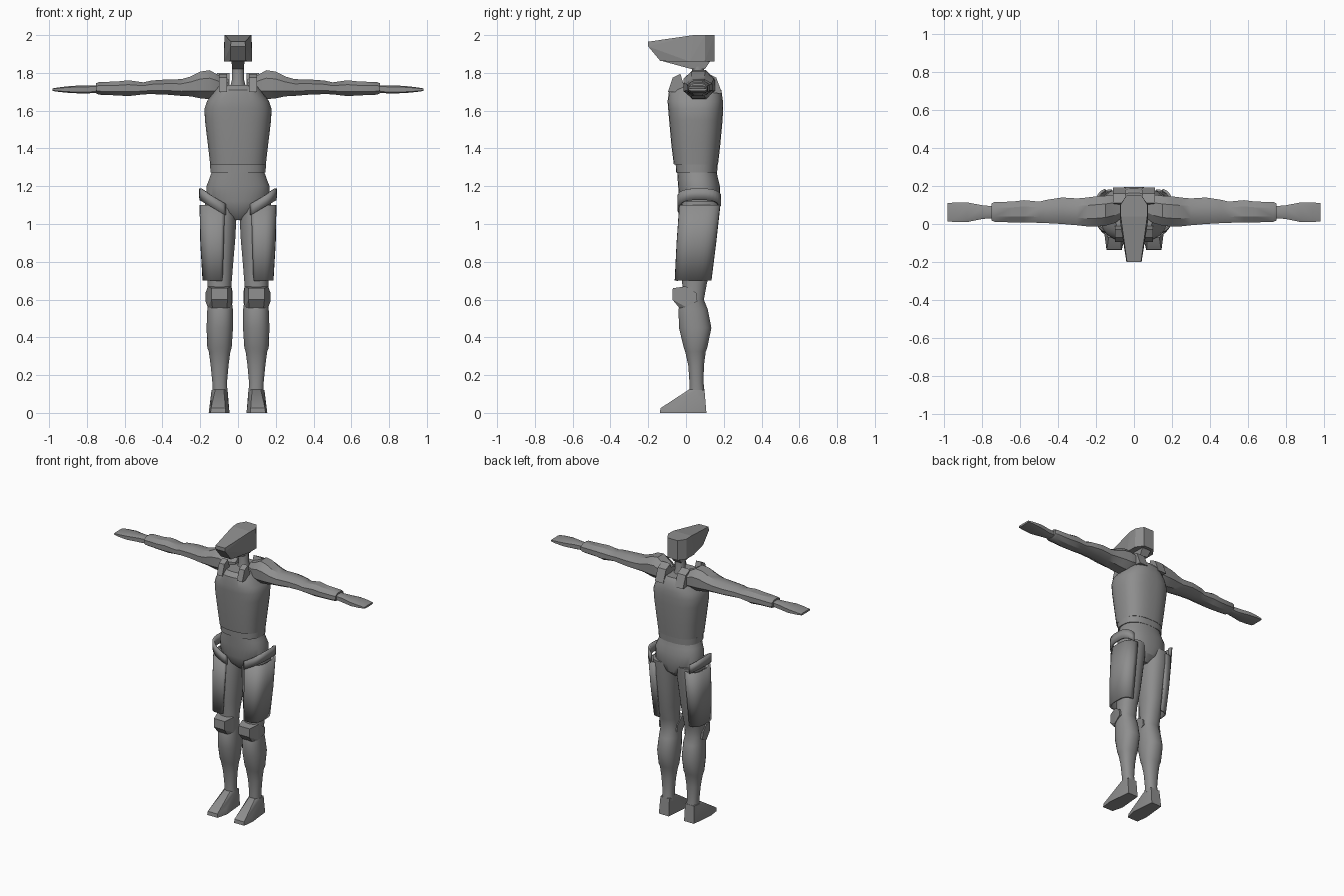
import bpy, bmesh, math
from mathutils import Vector

grey = bpy.data.materials.new("suit grey")
grey.diffuse_color = (0.27, 0.27, 0.27, 1)


def finish(name, bm, mirror=False, angle=32, thick=0):
    bmesh.ops.recalc_face_normals(bm, faces=bm.faces)
    me = bpy.data.meshes.new(name)
    bm.to_mesh(me)
    bm.free()
    me.materials.append(grey)
    ob = bpy.data.objects.new(name, me)
    bpy.context.collection.objects.link(ob)
    if thick:
        mod = ob.modifiers.new("Thickness", "SOLIDIFY")
        mod.thickness = thick
        mod.offset = -1
    if mirror:
        mod = ob.modifiers.new("Mirror", "MIRROR")
        mod.use_mirror_merge = False
    bpy.ops.object.select_all(action="DESELECT")
    ob.select_set(True)
    bpy.context.view_layer.objects.active = ob
    if angle:
        bpy.ops.object.shade_smooth_by_angle(angle=math.radians(angle))
    return ob


def loft(name, rings, axis="z", n=24, power=2.4, mirror=False, angle=32,
         arc=None, tilt=0, thick=0):
    """Rings are (position, umin, umax, vmin, vmax); arc makes an open shell.
    tilt raises z with x, for sloping straps."""
    bm = bmesh.new()
    loops = []
    for p, u0, u1, v0, v1 in rings:
        loop = []
        for i in range(n):
            if arc:
                a = math.radians(arc[0] + (arc[1] - arc[0]) * i / (n - 1))
            else:
                a = 2 * math.pi * (i + 0.5) / n
            c, s = math.cos(a), math.sin(a)
            u = (u0 + u1) / 2 + (u1 - u0) / 2 * math.copysign(abs(c) ** (2 / power), c)
            v = (v0 + v1) / 2 + (v1 - v0) / 2 * math.copysign(abs(s) ** (2 / power), s)
            co = (u, v, p + tilt * (u - u0)) if axis == "z" else (p, u, v)
            loop.append(bm.verts.new(co))
        loops.append(loop)
    for a, b in zip(loops, loops[1:]):
        for i in range(n - 1 if arc else n):
            j = (i + 1) % n
            bm.faces.new((a[i], a[j], b[j], b[i]))
    if not arc:
        bm.faces.new(loops[0])
        bm.faces.new(loops[-1])
    return finish(name, bm, mirror, angle, thick)


def hull(name, points, mirror=False, angle=0):
    bm = bmesh.new()
    for p in points:
        bm.verts.new(p)
    bmesh.ops.convex_hull(bm, input=bm.verts[:])
    bmesh.ops.dissolve_limit(bm, angle_limit=0.03, verts=bm.verts[:], edges=bm.edges[:])
    return finish(name, bm, mirror, angle)


def both(points):
    return [(s * x, y, z) for x, y, z in points for s in (-1, 1)]


# Head: long wedge helmet with chamfered back, and the jaw beneath it
hull("helmet", both([(.037, -.2, 1.965), (.04, -.2, 1.94), (.04, -.135, 1.862),
                     (.075, .02, 1.86), (.075, .1, 1.86), (.04, .15, 1.86),
                     (.04, .15, 2), (.072, .1, 2), (.07, .04, 2)]))
hull("jaw", both([(.035, -.135, 1.865), (.035, .13, 1.865),
                  (.03, .03, 1.82), (.03, .1, 1.82)]))
loft("neck", [(1.70, -.05, .05, .015, .115), (1.76, -.034, .034, .03, .1),
              (1.86, -.032, .032, .03, .095)], n=12, power=2)

# Chest shell, shoulder straps and waist
loft("chest", [(1.315, -.148, .148, -.065, .17), (1.42, -.16, .16, -.078, .182),
               (1.55, -.176, .176, -.09, .194), (1.61, -.178, .178, -.095, .197),
               (1.65, -.165, .165, -.098, .196), (1.71, -.12, .12, -.09, .187),
               (1.735, -.10, .10, -.06, .165)], n=32, power=2.6)
hull("front_strap", [(x, y, z) for x in (.058, .1) for y, z in
                     ((-.095, 1.70), (-.07, 1.775), (-.03, 1.795), (0, 1.70))], True)
hull("back_strap", [(x, y, z) for x in (.045, .11) for y, z in
                    ((.192, 1.69), (.16, 1.775), (.11, 1.80), (.08, 1.7))], True)
loft("waist", [(1.24, -.135, .135, -.04, .16), (1.33, -.135, .135, -.045, .155)], n=32)
loft("belt", [(1.272, -.147, .147, -.053, .165), (1.315, -.148, .148, -.055, .168)],
     n=32, power=2.5)

# Pelvis
loft("pelvis", [(1.02, -.035, .035, .02, .12), (1.06, -.10, .10, -.02, .165),
                (1.12, -.165, .165, -.036, .182), (1.2, -.168, .168, -.042, .18),
                (1.24, -.152, .152, -.045, .17), (1.275, -.14, .14, -.047, .163)],
     n=32, power=2.3)

# Legs
loft("leg", [(.10, .055, .135, .018, .10), (.16, .058, .136, .018, .093),
             (.25, .05, .145, .012, .095), (.325, .04, .155, -.005, .105),
             (.345, .033, .163, -.012, .113), (.45, .026, .167, -.038, .135),
             (.55, .027, .163, -.04, .115), (.60, .034, .16, -.02, .095),
             (.68, .034, .162, -.02, .11), (.78, .026, .165, -.03, .135),
             (.92, .014, .178, -.032, .155), (1.03, .008, .182, -.03, .172),
             (1.12, .005, .175, -.02, .18)], mirror=True, power=2.25, angle=45)
loft("thigh_armour", [(.70, .05, .188, -.06, .135), (.9, .038, .2, -.05, .16),
                      (1.10, .03, .204, -.036, .182)],
     mirror=True, arc=(-115, 90), n=18, power=2.8, thick=.012)
loft("hip_strap", [(1.03, .035, .205, -.045, .187), (1.09, .035, .207, -.046, .188)],
     mirror=True, arc=(-125, 75), n=18, power=2.7, tilt=.57, thick=.014)

# Knee pads
hull("knee_pad", [(.055, -.07, .66), (.14, -.07, .66), (.055, -.072, .6), (.14, -.072, .6),
                  (.06, -.035, .555), (.135, -.035, .555), (.035, 0, .67), (.16, 0, .67),
                  (.028, .055, .635), (.172, .055, .635), (.028, .06, .59),
                  (.172, .06, .59), (.035, 0, .56), (.16, 0, .56)], True)

# Feet
hull("foot", [(.06, .108, 0), (.138, .108, 0), (.045, -.06, 0), (.155, -.06, 0),
              (.065, -.138, 0), (.145, -.138, 0), (.067, -.135, .025), (.143, -.135, .025),
              (.052, -.06, .04), (.148, -.06, .04), (.07, -.02, .068), (.13, -.02, .068),
              (.075, .018, .125), (.12, .018, .125), (.062, .098, .12), (.132, .098, .12),
              (.055, .05, .12), (.14, .05, .12)], True, 40)

# Arms with flattened hands
loft("arm", [(.05, .04, .14, 1.69, 1.77), (.10, .0, .16, 1.67, 1.79),
             (.15, -.015, .155, 1.655, 1.82), (.20, -.02, .152, 1.66, 1.812),
             (.25, -.018, .145, 1.672, 1.785), (.30, -.012, .14, 1.675, 1.77),
             (.38, -.005, .145, 1.682, 1.768), (.46, .0, .132, 1.685, 1.762),
             (.50, .002, .122, 1.684, 1.752), (.58, .004, .13, 1.674, 1.764),
             (.64, .004, .122, 1.678, 1.757), (.735, .008, .12, 1.682, 1.754),
             (.752, .015, .112, 1.69, 1.747)], "x", n=8, power=2.2, mirror=True)
loft("hand", [(.74, .03, .095, 1.695, 1.735), (.80, .025, .1, 1.69, 1.735),
              (.88, .008, .116, 1.692, 1.732), (.94, .008, .116, 1.698, 1.725),
              (.983, .012, .112, 1.704, 1.718)], "x", n=8, power=4, mirror=True, angle=40)
